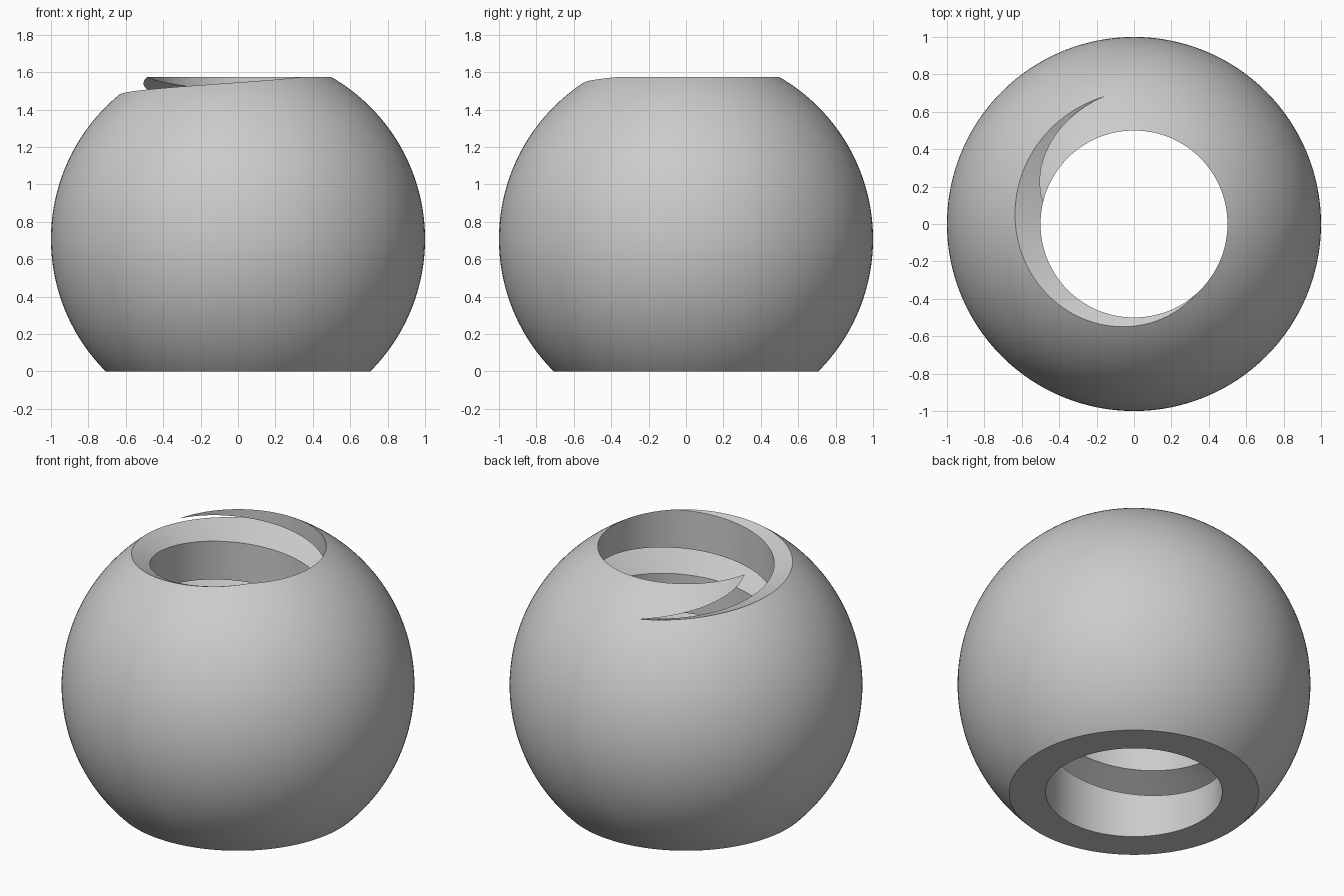
import bpy, bmesh, math
from math import sin, cos, pi

if "Cube" in bpy.data.objects:
    bpy.data.objects.remove(bpy.data.objects["Cube"])

CZ = math.sqrt(0.5)      # sphere centre height
HOLE = 0.5               # bore radius
PITCH, Z0 = 0.402, 0.10  # thread rise per turn, start height
DEPTH, HALF = 0.7, 0.081 # thread root radius, half opening at the bore


def sweep(name, rings, closed):
    """Skin a list of equal-length point rings; cap the ends if not closed."""
    bm = bmesh.new()
    loops = [[bm.verts.new(p) for p in ring] for ring in rings]
    n, m = len(loops), len(loops[0])
    for i in range(n if closed else n - 1):
        a, b = loops[i], loops[(i + 1) % n]
        for j in range(m):
            k = (j + 1) % m
            bm.faces.new((a[j], a[k], b[k], b[j]))
    if not closed:
        bm.faces.new(loops[0])
        bm.faces.new(loops[-1])
    bmesh.ops.recalc_face_normals(bm, faces=bm.faces)
    me = bpy.data.meshes.new(name)
    bm.to_mesh(me)
    bm.free()
    ob = bpy.data.objects.new(name, me)
    bpy.context.collection.objects.link(ob)
    return ob


def turn(profile, a, dz=0.0):
    return [(r * cos(a), r * sin(a), z + dz) for r, z in profile]


# Truncated ball with a straight bore: arc from the base up to the bore rim
SEG, ARC = 128, 56
arc = [(cos(t), CZ + sin(t)) for t in
       (-pi / 4 + (pi / 4 + pi / 3) * i / ARC for i in range(ARC + 1))]
arc[0] = (arc[0][0], 0.0)
section = arc + [(HOLE, 0.0)]
body = sweep("threaded_ball", [turn(section, 2 * pi * i / SEG) for i in range(SEG)], True)

# V-shaped helical cutter, starting just above the base and leaving at the top
slope = HALF / (DEPTH - HOLE)
inner = 0.4
vee = [(inner, -slope * (DEPTH - inner)), (DEPTH, 0.0), (inner, slope * (DEPTH - inner))]
STEPS = int(SEG * 4.3)
cutter = sweep("thread_cutter",
               [turn(vee, 2 * pi * i / SEG, Z0 + PITCH * i / SEG) for i in range(STEPS + 1)],
               False)
cutter.hide_render = True

# Cut the thread into the bore
mod = body.modifiers.new("thread", 'BOOLEAN')
mod.operation = 'DIFFERENCE'
mod.solver = 'EXACT'
mod.object = cutter
bpy.context.view_layer.objects.active = body
body.select_set(True)
bpy.ops.object.modifier_apply(modifier=mod.name)
bpy.data.objects.remove(cutter)

# Plain grey finish, smooth with sharp edges kept
grey = bpy.data.materials.new("grey")
grey.diffuse_color = (0.6, 0.6, 0.6, 1.0)
grey.use_nodes = True
grey.node_tree.nodes["Principled BSDF"].inputs["Base Color"].default_value = grey.diffuse_color
body.data.materials.clear()
body.data.materials.append(grey)
bpy.ops.object.shade_smooth_by_angle(angle=math.radians(25))
